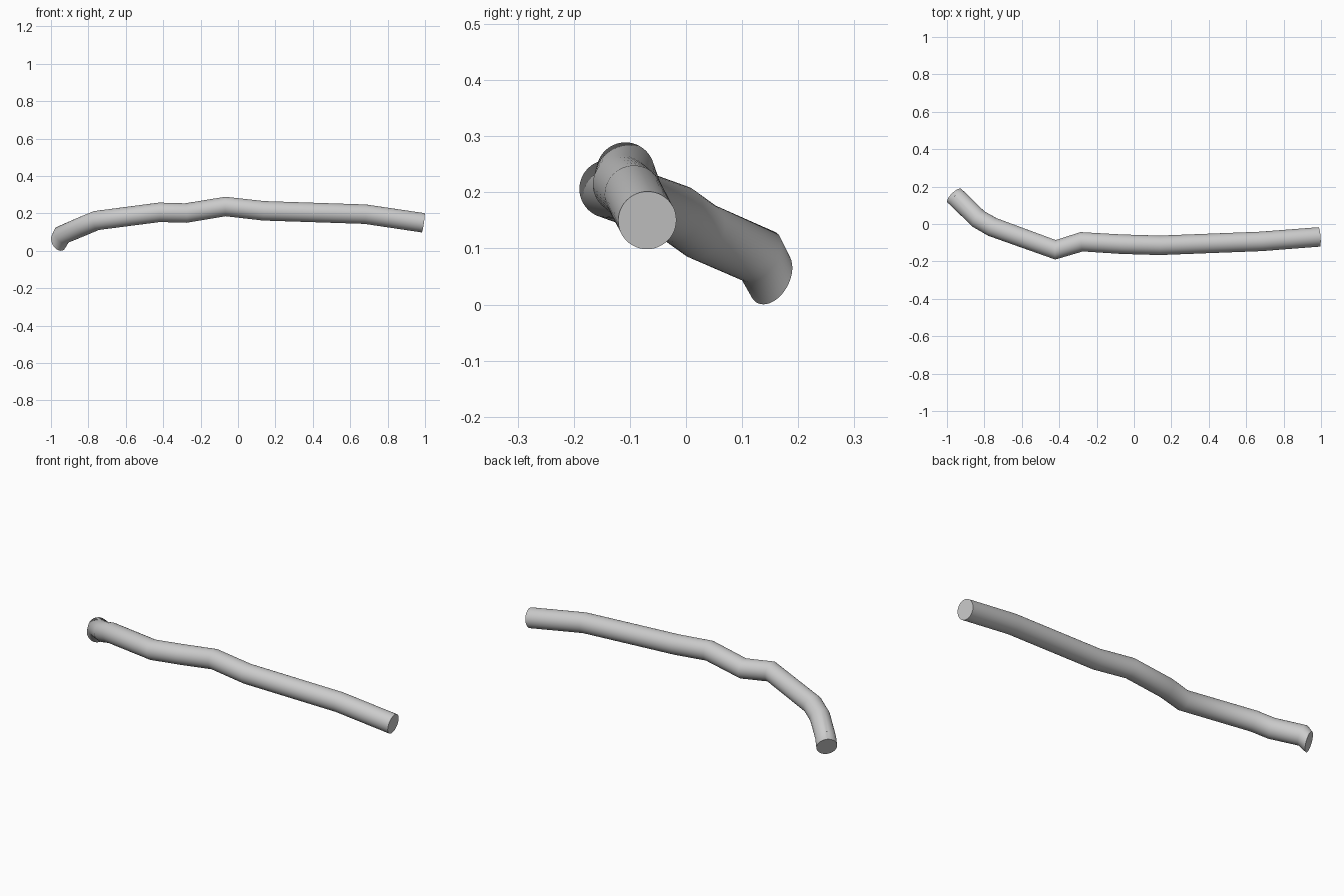
import bpy, bmesh, math
from mathutils import Vector

if "Cube" in bpy.data.objects:
    bpy.data.objects.remove(bpy.data.objects["Cube"])

RADIUS, SIDES = 0.052, 48

# Centre line of the bent rod, left end to right end
path = [Vector(p) for p in [
    (-0.960, 0.151, 0.049), (-0.940, 0.132, 0.085), (-0.832, 0.027, 0.131),
    (-0.757, -0.016, 0.162), (-0.420, -0.138, 0.206), (-0.280, -0.095, 0.202),
    (-0.067, -0.108, 0.237), (0.137, -0.114, 0.214), (0.680, -0.093, 0.196),
    (0.990, -0.069, 0.150)]]


def ring_normal(i):
    a = (path[i] - path[i - 1]).normalized() if i > 0 else Vector()
    b = (path[i + 1] - path[i]).normalized() if i < len(path) - 1 else Vector()
    return (a + b).normalized()


normals = [ring_normal(i) for i in range(len(path))]
# The left tip droops, but its cut still faces outward
normals[0] = Vector((0.65, -0.67, 0.35)).normalized()
normals[1] = Vector((0.55, -0.68, 0.48)).normalized()

# Sweep a circle along the path
bm = bmesh.new()
rings = []
for p, n in zip(path, normals):
    side = Vector((0, 0, 1)).cross(n).normalized()
    up = n.cross(side)
    ring = []
    for k in range(SIDES):
        t = 2 * math.pi * k / SIDES
        ring.append(bm.verts.new(p + RADIUS * (side * math.cos(t) + up * math.sin(t))))
    rings.append(ring)
for r0, r1 in zip(rings, rings[1:]):
    for k in range(SIDES):
        j = (k + 1) % SIDES
        bm.faces.new((r0[k], r0[j], r1[j], r1[k]))

# Flat end caps
bm.faces.new(rings[0][::-1])
bm.faces.new(rings[-1])
bmesh.ops.recalc_face_normals(bm, faces=bm.faces)

mesh = bpy.data.meshes.new("bent_rod")
bm.to_mesh(mesh)
bm.free()
rod = bpy.data.objects.new("bent_rod", mesh)
bpy.context.collection.objects.link(rod)
bpy.context.view_layer.objects.active = rod
rod.select_set(True)
bpy.ops.object.shade_smooth_by_angle(angle=math.radians(40))
